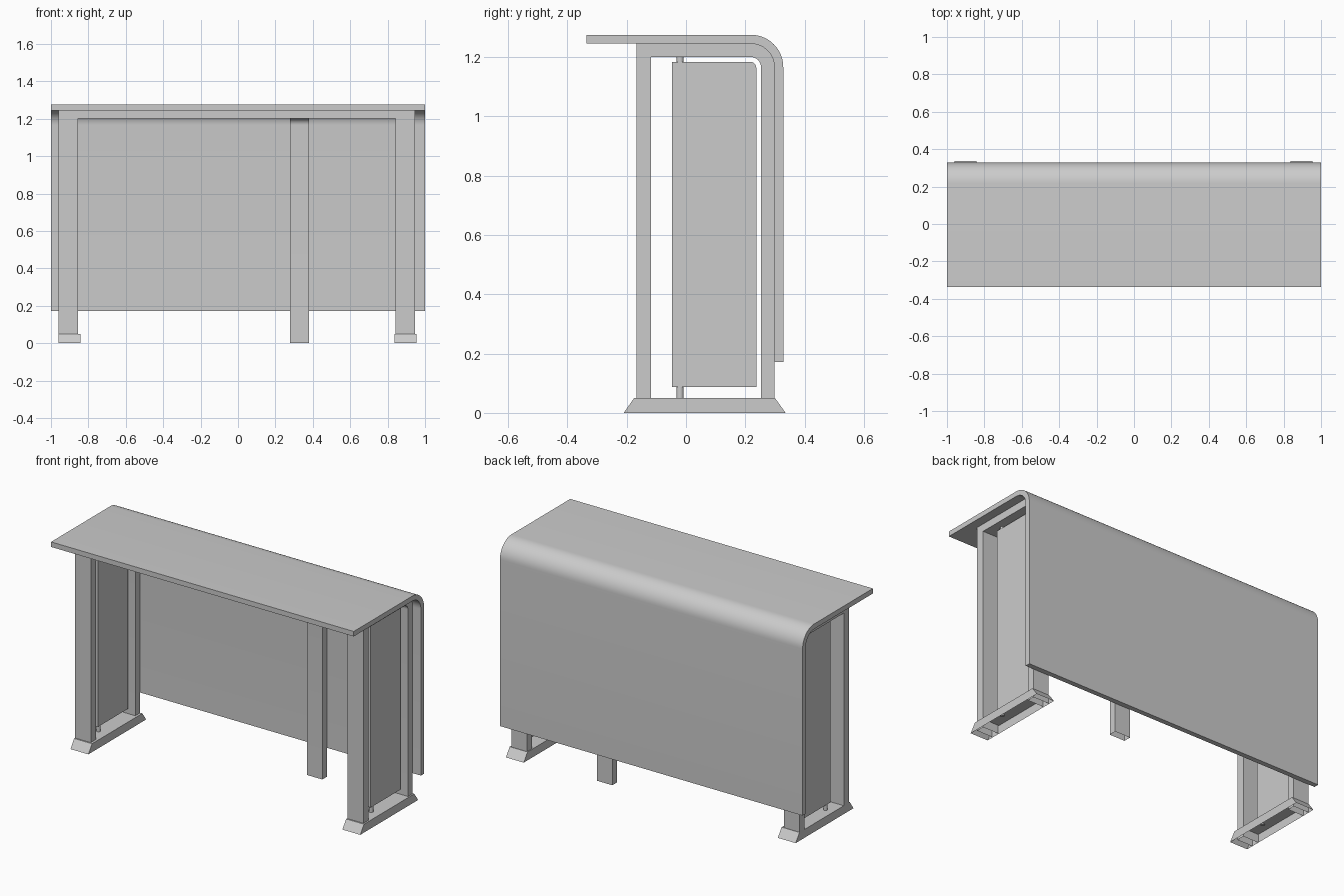
import bpy, bmesh, math

if "Cube" in bpy.data.objects:
    bpy.data.objects.remove(bpy.data.objects["Cube"])


def extrude(name, pts, x0, x1, open_bottom=False):
    """Extrude a side-view (y, z) outline along x; optionally remove faces on the floor."""
    bm = bmesh.new()
    face = bm.faces.new([bm.verts.new((x0, y, z)) for y, z in pts])
    out = bmesh.ops.extrude_face_region(bm, geom=[face])
    moved = [g for g in out["geom"] if isinstance(g, bmesh.types.BMVert)]
    bmesh.ops.translate(bm, vec=(x1 - x0, 0, 0), verts=moved)
    bmesh.ops.recalc_face_normals(bm, faces=bm.faces)
    if open_bottom:
        floor = [f for f in bm.faces if all(v.co.z < 1e-4 for v in f.verts)]
        bmesh.ops.delete(bm, geom=floor, context="FACES")
    mesh = bpy.data.meshes.new(name)
    bm.to_mesh(mesh)
    bm.free()
    obj = bpy.data.objects.new(name, mesh)
    bpy.context.collection.objects.link(obj)
    bpy.ops.object.select_all(action="DESELECT")
    bpy.context.view_layer.objects.active = obj
    obj.select_set(True)
    bpy.ops.object.shade_smooth_by_angle(angle=math.radians(30))
    return obj


def arc(cy, cz, r, n=12):
    """Quarter circle from straight up to straight back (+y)."""
    return [(cy + r * math.sin(math.pi / 2 * i / n), cz + r * math.cos(math.pi / 2 * i / n))
            for i in range(n + 1)]


def box(name, x0, x1, y0, y1, z0, z1):
    return extrude(name, [(y0, z0), (y1, z0), (y1, z1), (y0, z1)], x0, x1)


CY, CZ = 0.219, 1.166               # centre of the shared bend
FRONT, INNER = -0.167, -0.118       # front leg depth
outer, middle, inner = (arc(CY, CZ, r) for r in (0.109, 0.079, 0.034))

# Waterfall counter: flat top bending down into the back panel
extrude("counter_top", [(-0.336, 1.275)] + outer + [(0.328, 0.172), (0.298, 0.172)]
        + middle[::-1] + [(-0.336, 1.245)], -1, 1)

# End frames with feet, infill panels and pivot rods
for side, x0 in (("left", -0.96), ("right", 0.842)):
    x1 = x0 + 0.104
    xc = (x0 + x1) / 2
    extrude(side + "_frame", [(FRONT, 0), (FRONT, 1.245)] + middle + [(0.298, 0), (0.253, 0)]
            + inner[::-1] + [(INNER, 1.2), (INNER, 0)], x0, x1, True)
    f0 = -0.96 if side == "left" else 0.837
    extrude(side + "_foot", [(-0.21, 0), (-0.175, 0.05), (0.3, 0.05), (0.336, 0)],
            f0, f0 + 0.118, True)
    extrude(side + "_panel", [(-0.047, 0.088), (-0.047, 1.184)] + arc(0.217, 1.164, 0.02, 5)
            + [(0.237, 0.088)], xc - 0.015, xc + 0.015)
    bpy.ops.mesh.primitive_cylinder_add(vertices=16, radius=0.012, depth=1.16,
                                        location=(xc, -0.02, 0.625))
    bpy.context.object.name = side + "_pivot_rod"
    bpy.ops.object.shade_smooth_by_angle(angle=math.radians(30))

# Middle support: back leg bending forward under the top
extrude("middle_leg", [(INNER, 1.245)] + middle + [(0.298, 0), (0.253, 0)]
        + inner[::-1] + [(INNER, 1.2)], 0.278, 0.38, True)

# Front rail joining the end frames
box("front_rail", -0.856, 0.842, FRONT, INNER, 1.2, 1.245)
